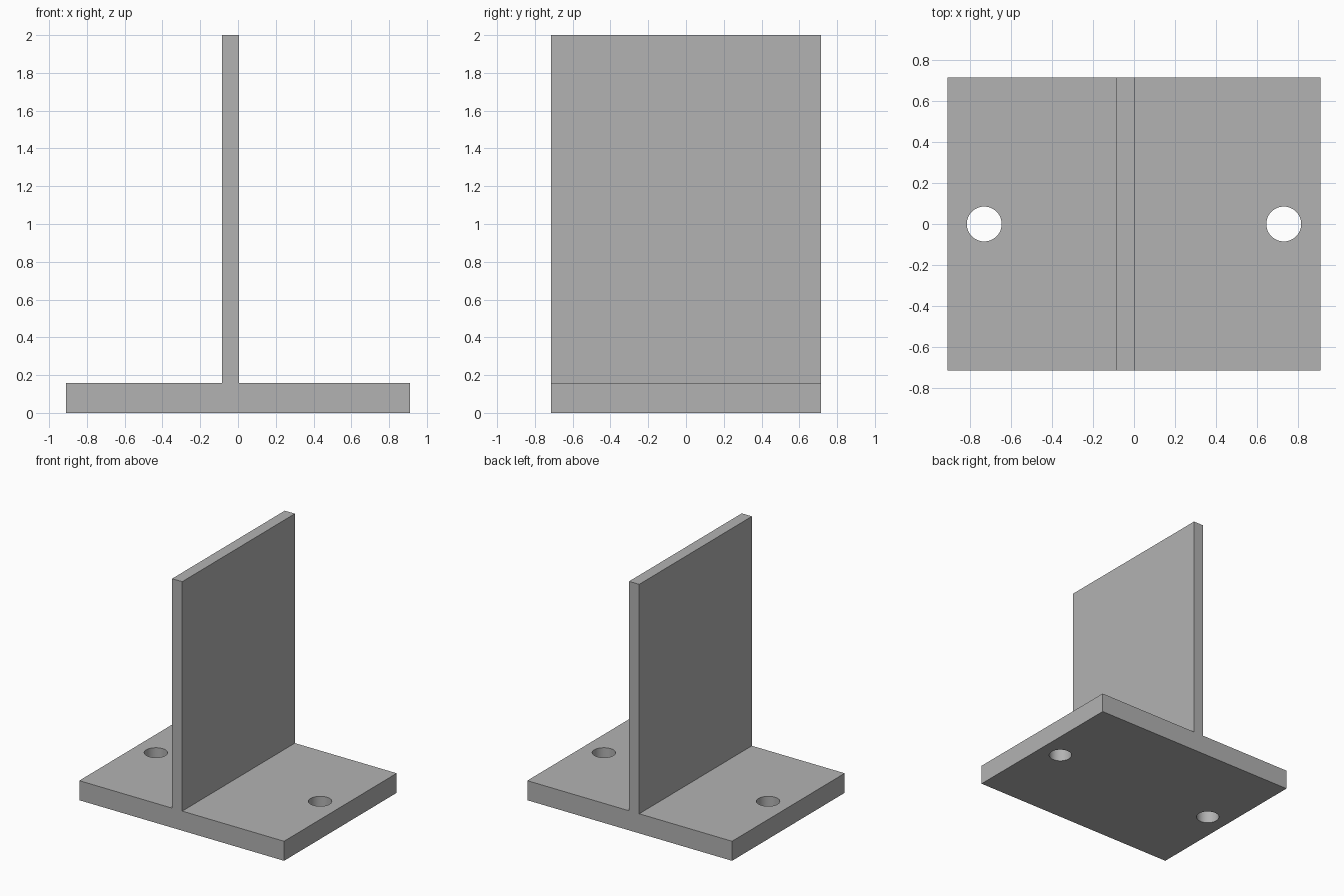
import bpy
import bmesh
import math

old = bpy.data.objects.get("Cube")
if old:
    bpy.data.objects.remove(old, do_unlink=True)

HALF_X, HALF_Y = 0.91, 0.715
PLATE_TOP, HEIGHT = 0.157, 2.0
WEB_LEFT, WEB_RIGHT = -0.085, 0.005
HOLE_X, HOLE_RADIUS = 0.73, 0.085

grey = bpy.data.materials.new("plain grey")
grey.use_nodes = True
colour = (0.448, 0.448, 0.448, 1)
grey.diffuse_color = colour
grey.node_tree.nodes["Principled BSDF"].inputs["Base Color"].default_value = colour


def make_object(name, bm):
    bmesh.ops.recalc_face_normals(bm, faces=bm.faces)
    mesh = bpy.data.meshes.new(name)
    bm.to_mesh(mesh)
    bm.free()
    obj = bpy.data.objects.new(name, mesh)
    mesh.materials.append(grey)
    bpy.context.collection.objects.link(obj)
    return obj


# Base plate and upright wall: one T profile extruded from front to back
profile = [(-HALF_X, 0), (HALF_X, 0), (HALF_X, PLATE_TOP), (WEB_RIGHT, PLATE_TOP),
           (WEB_RIGHT, HEIGHT), (WEB_LEFT, HEIGHT), (WEB_LEFT, PLATE_TOP),
           (-HALF_X, PLATE_TOP)]
bm = bmesh.new()
face = bm.faces.new([bm.verts.new((x, -HALF_Y, z)) for x, z in profile])
extruded = bmesh.ops.extrude_face_region(bm, geom=[face], use_keep_orig=True)
verts = [v for v in extruded["geom"] if isinstance(v, bmesh.types.BMVert)]
bmesh.ops.translate(bm, verts=verts, vec=(0, 2 * HALF_Y, 0))
bracket = make_object("tee_bracket", bm)

# Bolt holes through the plate on both sides
for name, side in (("left", 1), ("right", -1)):
    bm = bmesh.new()
    bmesh.ops.create_cone(bm, cap_ends=True, segments=48, radius1=HOLE_RADIUS,
                          radius2=HOLE_RADIUS, depth=1)
    bmesh.ops.translate(bm, verts=bm.verts, vec=(side * HOLE_X, 0, 0))
    cutter = make_object(name + "_hole_cutter", bm)
    cutter.hide_render = True
    cutter.hide_viewport = True
    cut = bracket.modifiers.new(name + "_hole", "BOOLEAN")
    cut.operation = "DIFFERENCE"
    cut.solver = "EXACT"
    cut.object = cutter

# Apply the cuts, drop the cutters, then smooth only the hole walls
depsgraph = bpy.context.evaluated_depsgraph_get()
mesh = bpy.data.meshes.new_from_object(bracket.evaluated_get(depsgraph))
bracket.modifiers.clear()
bracket.data = mesh
for name in ("left", "right"):
    bpy.data.objects.remove(bpy.data.objects[name + "_hole_cutter"], do_unlink=True)
bpy.ops.object.select_all(action="DESELECT")
bracket.select_set(True)
bpy.context.view_layer.objects.active = bracket
bpy.ops.object.shade_smooth_by_angle(angle=math.radians(30))
